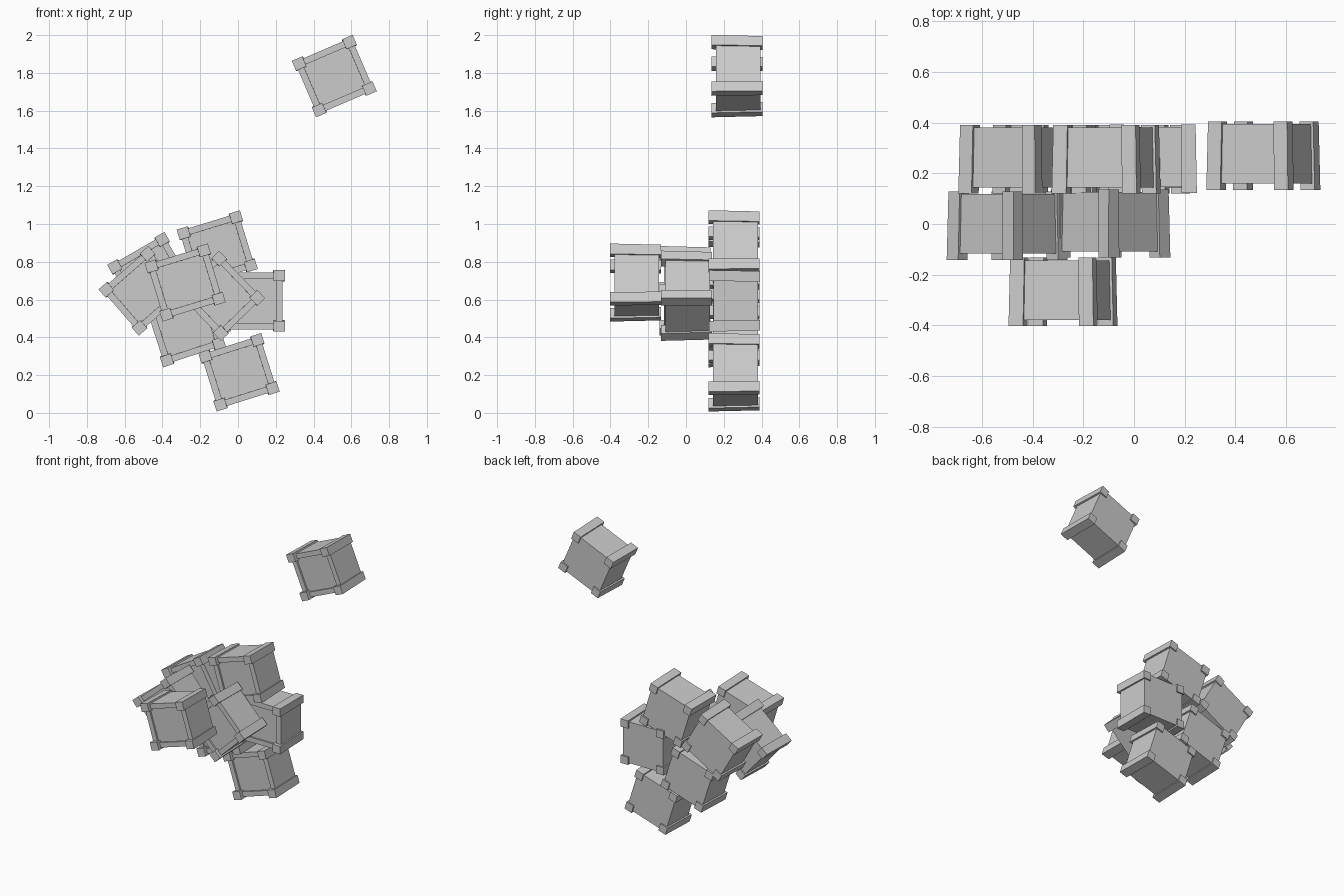
import bpy, bmesh, math
from mathutils import Matrix, Vector

if "Cube" in bpy.data.objects:
    bpy.data.objects.remove(bpy.data.objects["Cube"], do_unlink=True)

grey = bpy.data.materials.new("light_grey")
grey.use_nodes = True
grey.diffuse_color = (0.6, 0.6, 0.6, 1)
grey.node_tree.nodes["Principled BSDF"].inputs["Base Color"].default_value = (0.6, 0.6, 0.6, 1)

W, H, D = 0.35, 0.325, 0.27     # crate width, height and depth
POST_W, POST_H = 0.06, 0.057    # corner post section
LIP = 0.011                     # how far posts stand out sideways
TAPER = 0.97                    # the back is slightly smaller than the front


def add_box(bm, x0, x1, y0, y1, z0, z1):
    size = Vector((x1 - x0, y1 - y0, z1 - z0))
    mid = Vector((x0 + x1, y0 + y1, z0 + z1)) / 2
    geo = bmesh.ops.create_cube(bm, size=1, matrix=Matrix.Translation(mid) @ Matrix.Diagonal((*size, 1)))
    return list({f for v in geo["verts"] for f in v.link_faces})


def crate_mesh():
    bm = bmesh.new()
    # Body with a recessed front panel
    faces = add_box(bm, LIP - W / 2, W / 2 - LIP, 0.024 - D / 2, D / 2 - 0.01, LIP - H / 2, H / 2 - LIP)
    bm.normal_update()
    front = min(faces, key=lambda f: f.normal.y)
    bmesh.ops.inset_region(bm, faces=[front], thickness=POST_W - LIP)
    bmesh.ops.inset_region(bm, faces=[front], thickness=0.0001, depth=-0.012)
    # Four corner posts running front to back
    for sx in (-1, 1):
        for sz in (-1, 1):
            cx, cz = sx * (W - POST_W) / 2, sz * (H - POST_H) / 2
            add_box(bm, cx - POST_W / 2, cx + POST_W / 2, -D / 2, D / 2, cz - POST_H / 2, cz + POST_H / 2)
    # Gentle taper toward the back
    for v in bm.verts:
        k = 1 - (1 - TAPER) * (v.co.y / D + 0.5)
        v.co.x *= k
        v.co.z *= k
    mesh = bpy.data.meshes.new("crate")
    bm.to_mesh(mesh)
    bm.free()
    mesh.materials.append(grey)
    return mesh


# Name, position and roll of every crate in the pile
crates = [
    ("floating_crate", 0.51, 0.27, 1.783, 23.2),
    ("bottom_crate", 0.005, 0.255, 0.215, 17.5),
    ("top_crate", -0.11, 0.255, 0.866, 17),
    ("right_crate", 0.073, 0.257, 0.593, 0),
    ("lower_left_crate", -0.28, 0.255, 0.45, 18),
    ("upper_left_crate", -0.46, 0.255, 0.73, 30),
    ("middle_left_crate", -0.5, -0.006, 0.646, 41),
    ("middle_right_crate", -0.095, 0.002, 0.62, -46),
    ("front_crate", -0.28, -0.268, 0.69, 17),
]
mesh = crate_mesh()
for name, x, y, z, roll in crates:
    ob = bpy.data.objects.new(name, mesh)
    bpy.context.scene.collection.objects.link(ob)
    ob.location = (x, y, z)
    ob.rotation_euler = (0, -math.radians(roll), 0)
